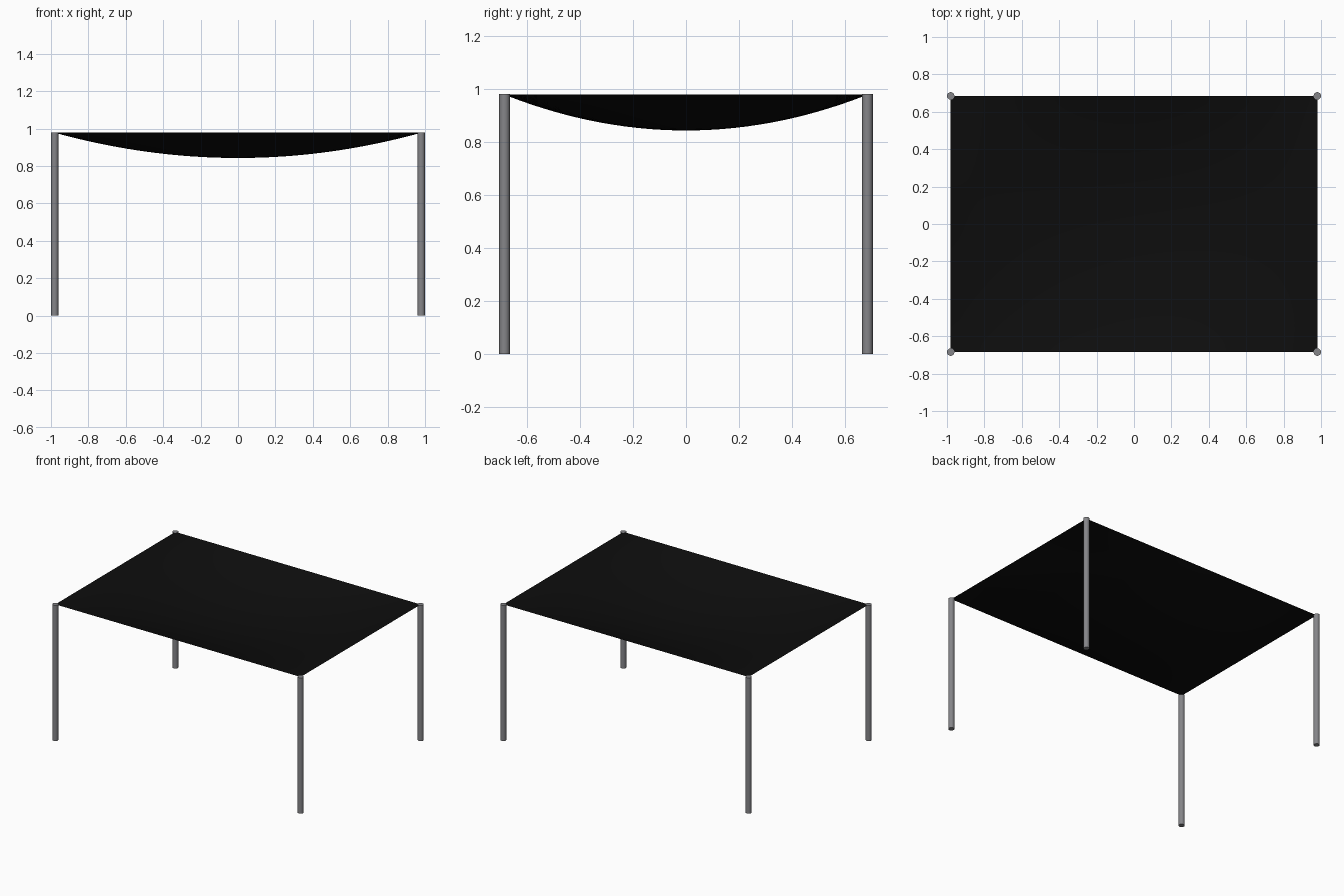
import bpy, bmesh

if "Cube" in bpy.data.objects:
    bpy.data.objects.remove(bpy.data.objects["Cube"])

HX, HY, TOP, SAG = 0.98, 0.685, 0.98, 0.135

def material(name, rgb):
    m = bpy.data.materials.new(name)
    m.diffuse_color = (*rgb, 1)
    m.use_nodes = True
    m.node_tree.nodes["Principled BSDF"].inputs["Base Color"].default_value = m.diffuse_color
    return m

black = material("black fabric", (0.004, 0.004, 0.004))
grey = material("grey metal", (0.235, 0.235, 0.25))

# Sagging sheet: straight edges, dipping toward the middle
bm = bmesh.new()
bmesh.ops.create_grid(bm, x_segments=40, y_segments=30, size=1)
for v in bm.verts:
    u, w = v.co.x, v.co.y
    v.co = (u * HX, w * HY, TOP - 0.002 - SAG * (1 - u * u) * (1 - w * w))
for f in bm.faces:
    f.smooth = True
mesh = bpy.data.meshes.new("canopy_sheet")
bm.to_mesh(mesh)
bm.free()
mesh.materials.append(black)
sheet = bpy.data.objects.new("canopy_sheet", mesh)
bpy.context.collection.objects.link(sheet)

# Corner poles
for yn, sy in (("front", -1), ("back", 1)):
    for xn, sx in (("left", -1), ("right", 1)):
        bpy.ops.mesh.primitive_cylinder_add(
            vertices=16, radius=0.02, depth=TOP, location=(sx * HX, sy * HY, TOP / 2))
        pole = bpy.context.object
        pole.name = f"{yn}_{xn}_pole"
        pole.data.materials.append(grey)
        bpy.ops.object.shade_smooth_by_angle()
